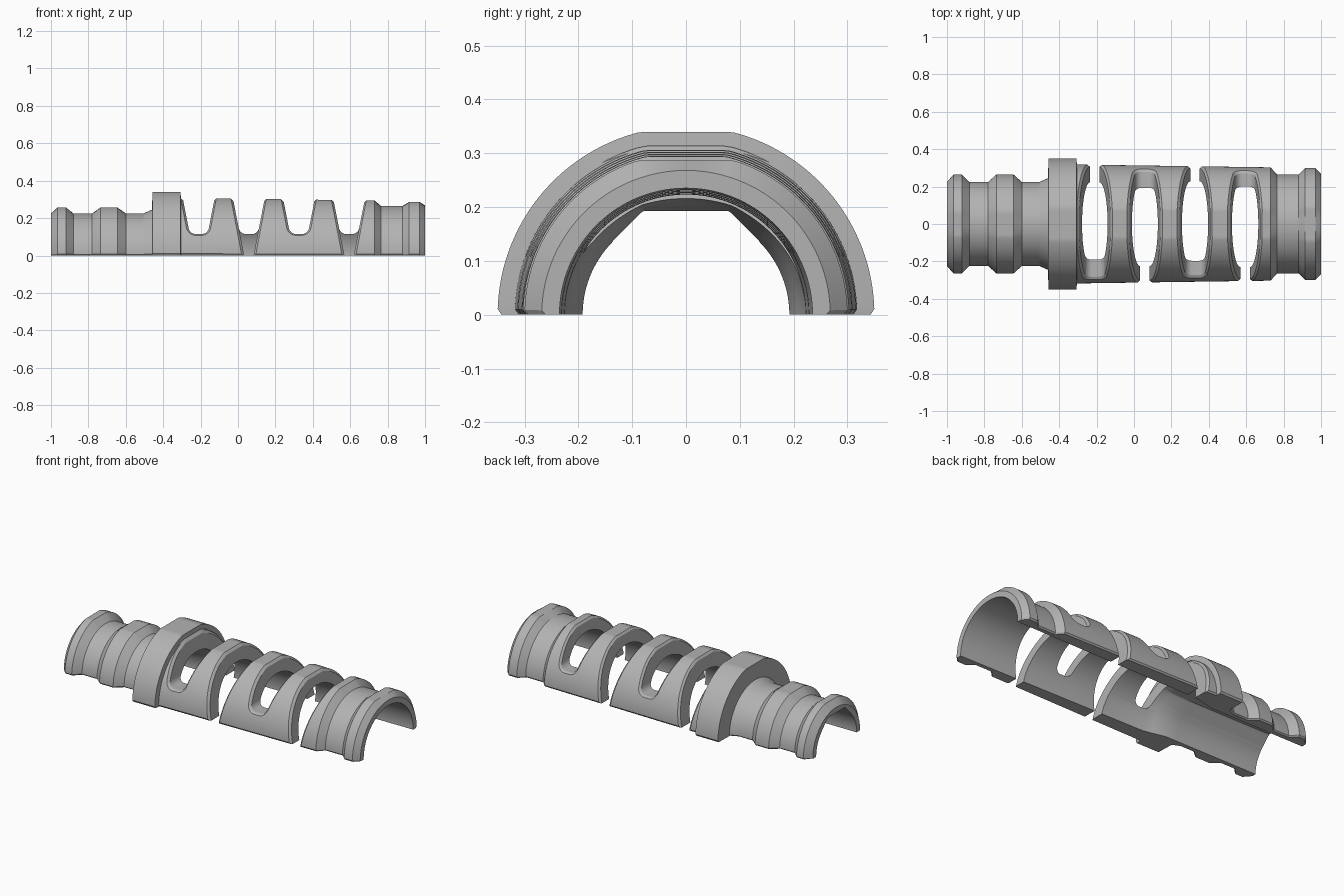
import bpy, bmesh
from math import sin, cos, asin, pi, sqrt

if "Cube" in bpy.data.objects:
    bpy.data.objects.remove(bpy.data.objects["Cube"])

grey = bpy.data.materials.new("mid_grey")
grey.use_nodes = True
grey.diffuse_color = (0.45, 0.45, 0.45, 1)
grey.node_tree.nodes["Principled BSDF"].inputs["Base Color"].default_value = (0.45, 0.45, 0.45, 1)

ARC = 96          # segments round the half circle
CHAMFER = 0.012   # softened slot rims


def loft(name, rings, caps):
    """Join closed rings of points; caps lists the index faces that close each end."""
    bm = bmesh.new()
    rows = [[bm.verts.new(p) for p in ring] for ring in rings]
    n = len(rows[0])
    for a, b in zip(rows, rows[1:]):
        for i in range(n):
            j = (i + 1) % n
            bm.faces.new((a[i], a[j], b[j], b[i]))
    for row in (rows[0], rows[-1]):
        for cap in caps:
            bm.faces.new([row[i] for i in cap])
    bmesh.ops.recalc_face_normals(bm, faces=bm.faces)
    mesh = bpy.data.meshes.new(name)
    bm.to_mesh(mesh)
    bm.free()
    mesh.materials.append(grey)
    obj = bpy.data.objects.new(name, mesh)
    bpy.context.collection.objects.link(obj)
    return obj


def body_radius(x):
    return 0.318 - 0.0145 * (x + 0.305)


# Outer profile: position, radius, height of the flat on top relative to radius
profile = [
    (-1, .225, 1), (-.965, .265, .97), (-.92, .265, .97), (-.88, .225, 1),
    (-.78, .225, 1), (-.735, .265, .97), (-.645, .265, .97), (-.6, .225, 1),
    (-.505, .225, 1), (-.46, .245, 1), (-.457, .35, .97), (-.38, .35, .97),
    (-.308, .35, .97), (-.305, .318, .97), (-.25, body_radius(-.25), .97),
    (.73, body_radius(.73), .97), (.765, .265, 1), (.88, .265, 1),
    (.915, .3, .955), (.97, .3, .955), (1, .268, 1),
]


def bore(x, t):
    """Inner radius: faceted at the narrow end, round and flared at the wide end."""
    t = min(t, pi - t)
    facet = 0.192
    if t > pi / 4:
        facet = 0.193 / max(cos(t - pi / 2), cos(t - pi / 4))
    if x <= -.38:
        return facet
    if x <= -.25:
        k = (x + .38) / .13
        return facet + k * (.222 - facet)
    return .222 + .013 * (x + .25) / 1.25


def section(x, r, flat):
    lip = 0.03
    angles = [lip + (pi - 2 * lip) * i / ARC for i in range(ARC + 1)]
    outer = [(x, r * cos(t), min(r * sin(t), r * flat)) for t in angles]
    foot = r * cos(lip) - 0.007
    outer = [(x, foot, 0)] + outer + [(x, -foot, 0)]
    inner = [(x, bore(x, t) * cos(t), bore(x, t) * sin(t)) for t in angles]
    edge = bore(x, 0)
    inner = [(x, edge, 0)] + inner + [(x, -edge, 0)]
    return outer + inner[::-1]


# Half shell with collar and raised rings
count = ARC + 3
end_quads = [(i, i + 1, 2 * count - 2 - i, 2 * count - 1 - i) for i in range(count - 1)]
shell = loft("half_shell", [section(*p) for p in profile], end_quads)


def slot_width(z):
    return max(0.025 + 0.197 * z, 0.012)


def slot_cutter(name, centre, side):
    """Tapered slot with a rounded floor on one side and open at the other."""
    r = body_radius(centre)
    top = 0.97 * r
    mid_r, out_r, spread = r - CHAMFER, r + 0.006, CHAMFER + 0.006
    fillet, floor = 0.03, 0.115
    path = []
    for i in range(8):
        phi = pi / 2 * (1 - i / 8)
        path.append((asin((floor + fillet * (1 - sin(phi))) / mid_r), phi))
    start = asin((floor + fillet) / mid_r)
    path += [(start + (pi + .15 - start) * i / 56, 0) for i in range(57)]
    rings = []
    for t, phi in path:
        y, z = mid_r * cos(t), min(mid_r * sin(t), top - CHAMFER)
        trim = fillet * (1 - cos(phi))
        to = t - spread * sin(phi) / r
        deep = min(z, 0.17)
        pts = [(slot_width(deep) - trim, y * 0.3, deep),
               (slot_width(z) - trim, y, z),
               (slot_width(z) - trim + spread * cos(phi),
                out_r * cos(to), min(out_r * sin(to), top + 0.006))]
        ring = [(centre - w, side * a, b) for w, a, b in pts]
        ring += [(centre + w, side * a, b) for w, a, b in reversed(pts)]
        rings.append(ring)
    cutter = loft(name, rings, [(0, 1, 4, 5), (1, 2, 3, 4)])
    cutter.hide_render = True
    return cutter


# Four slots opening alternately to the back and the front
bpy.context.view_layer.objects.active = shell
shell.select_set(True)
for i in range(4):
    cutter = slot_cutter("slot_cutter", -.21 + .268 * i, -1 if i % 2 == 0 else 1)
    mod = shell.modifiers.new("slot", "BOOLEAN")
    mod.operation = "DIFFERENCE"
    mod.solver = "EXACT"
    mod.object = cutter
    bpy.ops.object.modifier_apply(modifier=mod.name)
    bpy.data.objects.remove(cutter)

bpy.ops.object.shade_smooth_by_angle(angle=0.35)
